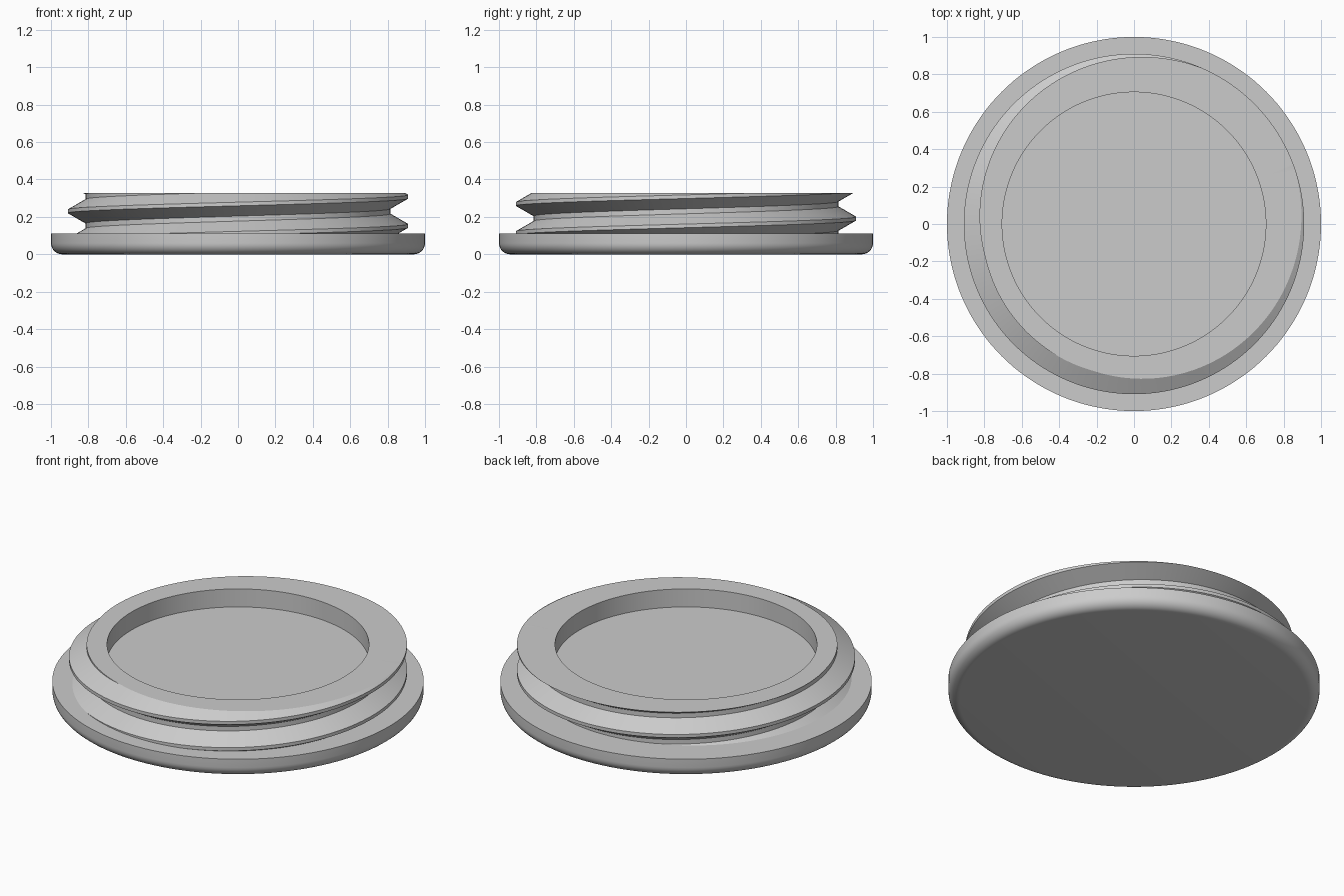
import bpy
import bmesh
from math import cos, sin, pi, radians

SEG = 144
BASE_TOP, TOP, FLOOR = 0.11, 0.327, 0.22
RECESS_R = 0.705
PITCH, CREST_R, ROOT_R = 0.156, 0.91, 0.815
CREST_Z = 0.152          # crest height on the +x side

cube = bpy.data.objects.get("Cube")
if cube:
    bpy.data.objects.remove(cube, do_unlink=True)

grey = bpy.data.materials.new("plain_grey")
grey.use_nodes = True
COLOUR = (0.6, 0.6, 0.6, 1)
grey.diffuse_color = COLOUR
grey.node_tree.nodes["Principled BSDF"].inputs["Base Color"].default_value = COLOUR


def ring(bm, r, z):
    return [bm.verts.new((r * cos(2 * pi * i / SEG), r * sin(2 * pi * i / SEG), z))
            for i in range(SEG)]


def wall(bm, a, b):
    for i in range(SEG):
        j = (i + 1) % SEG
        bm.faces.new((a[i], a[j], b[j], b[i]))


def finish(bm, name):
    mesh = bpy.data.meshes.new(name)
    bm.to_mesh(mesh)
    bm.free()
    obj = bpy.data.objects.new(name, mesh)
    bpy.context.collection.objects.link(obj)
    mesh.materials.append(grey)
    bpy.ops.object.select_all(action='DESELECT')
    obj.select_set(True)
    bpy.context.view_layer.objects.active = obj
    bpy.ops.object.shade_smooth_by_angle(angle=radians(30))
    return obj


# Flange: disc with a rounded lower edge
bm = bmesh.new()
fillet = 0.06
profile = [(1 - fillet + fillet * sin(a), fillet - fillet * cos(a))
           for a in (pi / 2 * k / 8 for k in range(9))] + [(1, BASE_TOP)]
rings = [ring(bm, r, z) for r, z in profile]
for lower, upper in zip(rings, rings[1:]):
    wall(bm, lower, upper)
bm.faces.new(rings[0][::-1])
bm.faces.new(rings[-1])
finish(bm, "flange")

# Threaded neck: one thread profile swept along a helix
bm = bmesh.new()
half_crest = PITCH / 16
flank = (CREST_R - ROOT_R) * 0.577
foot = half_crest + flank
thread = [(-foot, ROOT_R), (-half_crest, CREST_R), (half_crest, CREST_R),
          (foot, ROOT_R), (PITCH - foot, ROOT_R)]
previous = None
for i in range(-2 * SEG, 3 * SEG + 1):
    a = 2 * pi * i / SEG
    lift = CREST_Z + PITCH * i / SEG
    row = [bm.verts.new((r * cos(a), r * sin(a), lift + dz)) for dz, r in thread]
    if previous:
        for k in range(len(thread) - 1):
            bm.faces.new((previous[k], row[k], row[k + 1], previous[k + 1]))
    previous = row
bmesh.ops.remove_doubles(bm, verts=bm.verts[:], dist=1e-5)

# Trim the thread flat at both ends, the lower end sunk in the flange
for z, up in ((TOP, 1), (BASE_TOP - 0.01, -1)):
    bmesh.ops.bisect_plane(bm, geom=bm.verts[:] + bm.edges[:] + bm.faces[:], dist=1e-5,
                           plane_co=(0, 0, z), plane_no=(0, 0, up), clear_outer=True)
outline = [e for e in bm.edges if e.is_boundary
           and all(abs(v.co.z - TOP) < 1e-4 for v in e.verts)]

# Recess wall and floor, then the flat rim around it
rim = ring(bm, RECESS_R, TOP)
floor = ring(bm, RECESS_R, FLOOR)
wall(bm, rim, floor)
bm.faces.new(floor)
hole = [bm.edges.get((rim[i], rim[(i + 1) % SEG])) for i in range(SEG)]
bmesh.ops.triangle_fill(bm, use_beauty=True, use_dissolve=False,
                        edges=outline + hole, normal=(0, 0, 1))
bmesh.ops.recalc_face_normals(bm, faces=bm.faces[:])
# Keep the floor and rim facing up
if max(bm.faces, key=lambda f: f.calc_area()).normal.z < 0:
    bmesh.ops.reverse_faces(bm, faces=bm.faces[:])
finish(bm, "threaded_neck")
